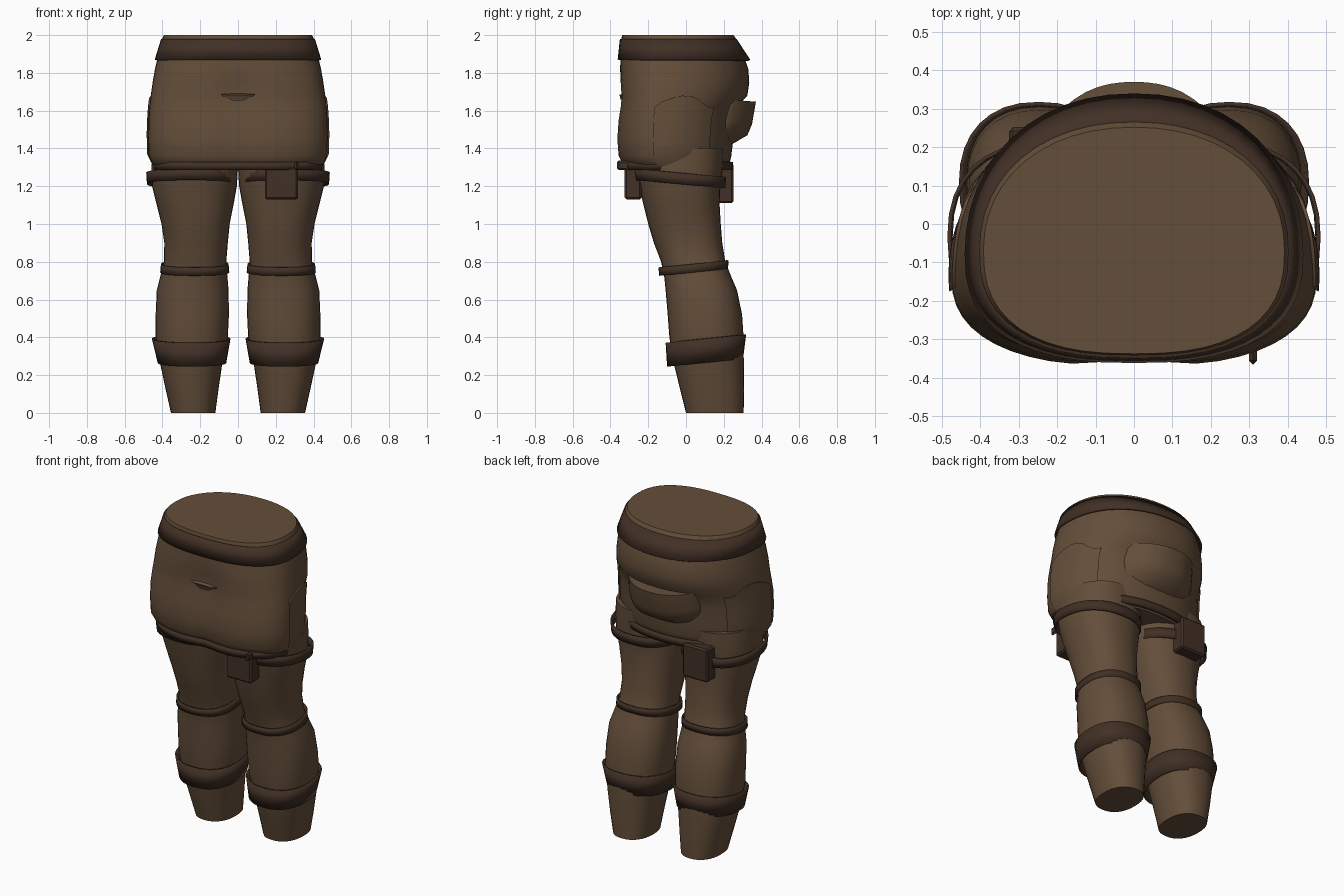
import bpy, bmesh, math

if "Cube" in bpy.data.objects:
    bpy.data.objects.remove(bpy.data.objects["Cube"])

def material(name, col):
    m = bpy.data.materials.new(name)
    m.diffuse_color = (*col, 1)
    m.use_nodes = True
    m.node_tree.nodes["Principled BSDF"].inputs["Base Color"].default_value = m.diffuse_color
    return m

CLOTH = material("brown cloth", (0.127, 0.076, 0.042))
STRAP = material("dark leather", (0.054, 0.030, 0.019))

def finish(name, bm, mat, smooth=40):
    bmesh.ops.recalc_face_normals(bm, faces=bm.faces)
    me = bpy.data.meshes.new(name)
    bm.to_mesh(me)
    bm.free()
    me.materials.append(mat)
    ob = bpy.data.objects.new(name, me)
    bpy.context.collection.objects.link(ob)
    bpy.ops.object.select_all(action='DESELECT')
    ob.select_set(True)
    bpy.context.view_layer.objects.active = ob
    bpy.ops.object.shade_smooth_by_angle(angle=math.radians(smooth))
    return ob

def loft(name, rings, mat, caps=True, closed=True, thick=0):
    bm = bmesh.new()
    loops = [[bm.verts.new(p) for p in r] for r in rings]
    for a, b in zip(loops, loops[1:]):
        n = len(a)
        for i in range(n if closed else n - 1):
            j = (i + 1) % n
            bm.faces.new((a[i], a[j], b[j], b[i]))
    if caps:
        bm.faces.new(loops[0])
        bm.faces.new(loops[-1])
    ob = finish(name, bm, mat)
    if thick:
        mod = ob.modifiers.new("thickness", 'SOLIDIFY')
        mod.thickness = thick
        mod.offset = -1
    return ob

def spow(v, e):
    return math.copysign(abs(v) ** e, v)

# ---- hips: half width, front y, back y, y of widest point at each height
HIPS = [(1.29, .42, -.31, .20, -.10), (1.32, .455, -.345, .23, -.12),
        (1.36, .472, -.365, .24, -.13), (1.45, .476, -.372, .25, -.13),
        (1.55, .474, -.365, .26, -.13), (1.63, .468, -.352, .28, -.12),
        (1.68, .462, -.350, .325, -.11), (1.75, .452, -.355, .335, -.10),
        (1.82, .440, -.350, .33, -.09), (1.88, .425, -.345, .31, -.08),
        (1.98, .402, -.342, .265, -.07), (2.0, .392, -.338, .252, -.07)]

def hip_point(row, a, off=0, crease=True):
    z, w, f, b, m = row
    c, s = math.cos(a), math.sin(a)
    e = 2 / 2.5 if s < 0 else 2 / 2.15
    x = (w + off) * spow(c, e)
    r = (m - f if s < 0 else b - m) + off
    y = m + r * spow(s, e)
    # soft centre crease on the lower front
    if crease and s < 0 and z < 1.8:
        y += .025 * math.exp(-(x / .1) ** 2)
    return (x, y, z)

def hip_row(z):
    for p, q in zip(HIPS, HIPS[1:]):
        if p[0] <= z <= q[0]:
            t = (z - p[0]) / (q[0] - p[0])
            return [u + (v - u) * t for u, v in zip(p, q)]

def hip_ring(row, n=48, **k):
    return [hip_point(row, 2 * math.pi * i / n, **k) for i in range(n)]

loft("shorts", [hip_ring(r) for r in HIPS], CLOTH)
loft("waist_belt", [hip_ring((1.87, .441, -.362, .34, -.08)),
                    hip_ring((1.98, .407, -.350, .268, -.07))], STRAP, caps=False, thick=.012)
loft("shorts_hem", [hip_ring((1.285, .445, -.358, .245, -.10)),
                    hip_ring((1.328, .452, -.362, .25, -.10))], STRAP, caps=False, thick=.02)

# ---- raised cargo pocket on each side, with a scalloped top
for side, label in ((1, "right"), (-1, "left")):
    rows = []
    for off in (.008, -.02):
        grid = []
        for j in range(7):
            line = []
            for i in range(9):
                u = i / 8
                top = 1.62 + .06 * math.sin(math.pi * min(1, u * 1.2))
                z = 1.31 + (top - 1.31) * j / 6
                row = hip_row(z)
                x, y, z = hip_point(row, -.12 + .82 * u, off)
                line.append((side * x, y, z))
            grid.append(line)
        rows += grid if off > 0 else grid[::-1]
    loft("cargo_pocket_" + label, rows, CLOTH, caps=False, closed=False)

# ---- sagging pouch across the back: (height, outward reach) profile swept sideways
pouch = []
for i in range(17):
    t = -1 + i / 8
    k = 1 - abs(t) ** 3
    x = .25 * t
    base = .24 - .06 * t * t
    pouch.append([(x, base, 1.655), (x, base + .04 + .09 * k, 1.66 - .012 * k),
                  (x, base + .035 + .075 * k, 1.56 - .03 * k),
                  (x, base + .025 + .06 * k, 1.52 - .05 * k),
                  (x, base, 1.47 - .05 * k), (x, base - .05, 1.55)])
loft("back_pouch", pouch, CLOTH)

# ---- small folded flap on the front
bm = bmesh.new()
pts = [(-.11, -.330, 1.69), (.11, -.330, 1.69), (.03, -.345, 1.655), (-.03, -.345, 1.655),
       (-.06, -.352, 1.684), (.06, -.352, 1.684)]
v = [bm.verts.new(p) for p in pts]
for f in ((0, 1, 5, 4), (4, 5, 2, 3), (0, 4, 3), (1, 2, 5)):
    bm.faces.new([v[i] for i in f])
finish("front_fold", bm, CLOTH)

# ---- legs and their straps: height, inner x, outer x, front y, back y
LEG = [(0, .12, .355, 0, .305), (.12, .104, .382, -.03, .308), (.25, .085, .41, -.062, .306),
       (.40, .054, .437, -.088, .305), (.52, .048, .436, -.097, .297), (.65, .05, .43, -.108, .270),
       (.72, .056, .412, -.115, .240), (.80, .062, .392, -.132, .208), (.90, .054, .390, -.170, .192),
       (1.0, .044, .405, -.200, .184), (1.1, .024, .430, -.225, .178), (1.2, .006, .455, -.248, .182),
       (1.3, .0, .458, -.275, .195), (1.4, .0, .450, -.28, .20)]

def leg_ring(row, side, tilt=0, n=32, p=2.3):
    z, x0, x1, y0, y1 = row
    out = []
    for i in range(n):
        a = 2 * math.pi * i / n
        x = (x0 + x1) / 2 + (x1 - x0) / 2 * spow(math.cos(a), 2 / p)
        y = (y0 + y1) / 2 + (y1 - y0) / 2 * spow(math.sin(a), 2 / p)
        out.append((side * x, y, z + tilt * y))
    return out

BANDS = {"calf_band": (.10, (.255, .062, .425, -.10, .302), (.382, .04, .456, -.108, .318)),
         "knee_strap": (.10, (.74, .046, .412, -.142, .222), (.785, .050, .408, -.146, .226)),
         "thigh_strap": (-.09, (1.208, .008, .482, -.272, .208), (1.268, .006, .486, -.28, .212))}

for side, label in ((1, "right"), (-1, "left")):
    loft("leg_" + label, [leg_ring(r, side) for r in LEG], CLOTH)
    for name, (tilt, low, high) in BANDS.items():
        loft(name + "_" + label, [leg_ring(low, side, tilt), leg_ring(high, side, tilt)],
             STRAP, caps=False, thick=.01)

# ---- belt pouches hanging from the thigh straps
def box(name, lo, hi):
    bm = bmesh.new()
    bmesh.ops.create_cube(bm, size=1)
    for w in bm.verts:
        w.co = [l + (h - l) * (c + .5) for l, h, c in zip(lo, hi, w.co)]
    bmesh.ops.bevel(bm, geom=bm.edges[:], offset=.01, segments=1, affect='EDGES')
    finish(name, bm, STRAP, 30)

box("front_thigh_pouch", (.142, -.325, 1.13), (.318, -.235, 1.30))
box("front_pouch_tab", (.30, -.366, 1.285), (.32, -.30, 1.335))
box("back_thigh_pouch", (-.325, .165, 1.11), (-.15, .252, 1.32))
